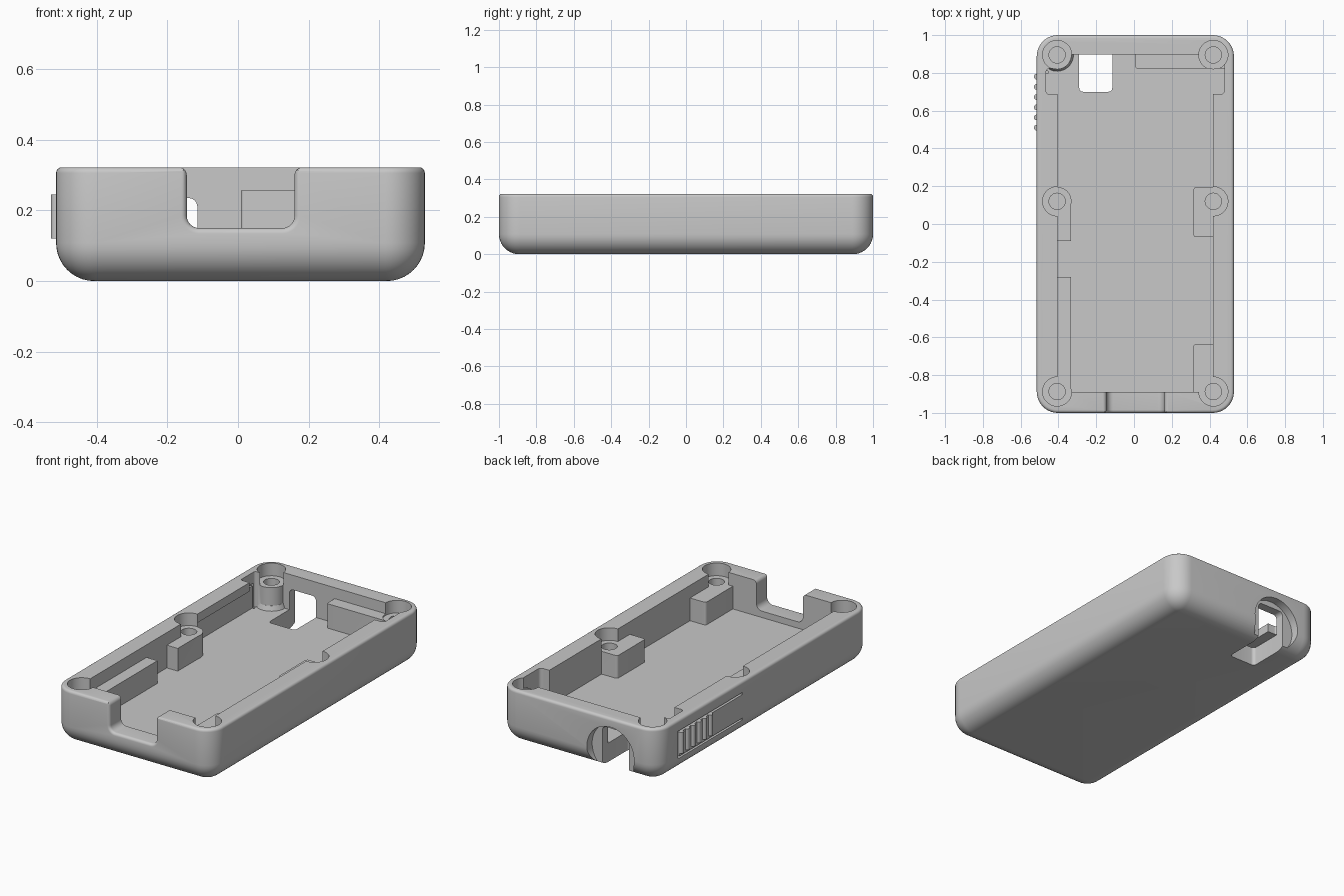
import bpy, bmesh, math
from mathutils import Matrix

old = bpy.data.objects.get("Cube")
if old:
    bpy.data.objects.remove(old, do_unlink=True)

grey = bpy.data.materials.new("plain_grey")
grey.use_nodes = True
colour = (0.58, 0.58, 0.58, 1)
grey.diffuse_color = colour
grey.node_tree.nodes["Principled BSDF"].inputs["Base Color"].default_value = colour

FLOOR, PAD, TOP = 0.112, 0.247, 0.322
MID = 0.007          # centre line of the shell in x


def finish(bm, name):
    bmesh.ops.recalc_face_normals(bm, faces=bm.faces)
    mesh = bpy.data.meshes.new(name)
    bm.to_mesh(mesh)
    bm.free()
    mesh.materials.append(grey)
    obj = bpy.data.objects.new(name, mesh)
    bpy.context.collection.objects.link(obj)
    return obj


def block(name, x, y, z, radius=0, axis=2):
    """Box from ranges, with edges along one axis rounded."""
    bm = bmesh.new()
    bmesh.ops.create_cube(bm, size=1)
    for v in bm.verts:
        v.co = [sum(r) / 2 + c * (r[1] - r[0]) for r, c in zip((x, y, z), v.co)]
    if radius:
        edges = [e for e in bm.edges
                 if abs((e.verts[0].co - e.verts[1].co).normalized()[axis]) > 0.9]
        bmesh.ops.bevel(bm, geom=edges, offset=radius, segments=6,
                        profile=0.5, affect='EDGES')
    return finish(bm, name)


def rod(name, x, y, z, r1, r2=None, sides=48):
    bm = bmesh.new()
    bmesh.ops.create_cone(bm, cap_ends=True, segments=sides, radius1=r1,
                          radius2=r1 if r2 is None else r2, depth=z[1] - z[0],
                          matrix=Matrix.Translation((x, y, sum(z) / 2)))
    return finish(bm, name)


def loft(name, rings):
    """Closed solid through rings of matching points."""
    bm = bmesh.new()
    loops = [[bm.verts.new(p) for p in ring] for ring in rings]
    n = len(loops[0])
    for low, high in zip(loops, loops[1:]):
        for i in range(n):
            j = (i + 1) % n
            bm.faces.new((low[i], low[j], high[j], high[i]))
    bm.faces.new(loops[0])
    bm.faces.new(loops[-1])
    return finish(bm, name)


def arc(cx, cy, r, start, end, steps=8):
    """Points of an arc, with angles in quarter turns."""
    angles = [math.pi / 2 * (start + (end - start) * i / steps)
              for i in range(steps + 1)]
    return [(cx + r * math.cos(a), cy + r * math.sin(a)) for a in angles]


def combine(target, tool, operation):
    mod = target.modifiers.new("shape", 'BOOLEAN')
    mod.operation, mod.solver, mod.object = operation, 'EXACT', tool
    bpy.context.view_layer.objects.active = target
    bpy.ops.object.modifier_apply(modifier=mod.name)
    bpy.data.objects.remove(tool, do_unlink=True)


def smooth(obj):
    bpy.ops.object.select_all(action='DESELECT')
    obj.select_set(True)
    bpy.context.view_layer.objects.active = obj
    bpy.ops.object.shade_smooth_by_angle(angle=math.radians(30))


def rounded_shell(name, half_x, half_y, corner, bottom, top):
    """Stack of rounded rectangles with a soft base and a lightly eased rim."""
    levels = [(bottom - r, bottom - z) for z, r in arc(0, 0, bottom, 0, 1, 10)]
    levels = [(bottom - c, bottom + s) for c, s in arc(0, 0, bottom, -1, 0, 10)]
    levels += [(top - c, TOP - top + s) for c, s in arc(0, 0, top, 0, 1, 4)]
    rings = []
    for inset, z in levels:
        ring = []
        for q, (sx, sy) in enumerate(((1, 1), (-1, 1), (-1, -1), (1, -1))):
            ring += arc(MID + sx * (half_x - corner), sy * (half_y - corner),
                        corner - inset, q, q + 1, 10)
        rings.append([(x, y, z) for x, y in ring])
    return loft(name, rings)


def notch_cutter(name, x0, x1, z0, inner, lip, ease):
    """U-shaped notch with rolled top corners and an eased outer edge."""
    levels = [(ease, -1.1)]
    levels += [(ease - s, -1 + ease - c) for c, s in arc(0, 0, ease, 0, 1, 5)]
    levels.append((0, -0.85))
    rings = []
    for d, y in levels:
        a, b, low, r, t = x0 - d, x1 + d, z0 - d, inner + d, lip - d
        outline = arc(a + r, low + r, r, 2, 3) + arc(b - r, low + r, r, 3, 4)
        outline += arc(b + t, TOP - t, t, 2, 1) + [(b + t, 0.5), (a - t, 0.5)]
        outline += arc(a - t, TOP - t, t, 1, 0)
        rings.append([(x, y, z) for x, z in outline])
    return loft(name, rings)


case = rounded_shell("case_shell", 0.522, 1.0, 0.112, 0.108, 0.016)


def cut(tool):
    combine(case, tool, 'DIFFERENCE')


def add(tool):
    combine(case, tool, 'UNION')


# Main cavity, side pockets and the undercut behind the flexible latch
cut(block("cavity", (-0.405, 0.418), (-0.89, 0.897), (FLOOR, 0.5)))
cut(block("right_pocket", (0.3, 0.478), (0.687, 0.88), (FLOOR, 0.5), 0.02))
cut(block("left_pocket", (-0.465, -0.3), (0.687, 0.822), (FLOOR, 0.5), 0.015))
cut(block("latch_undercut", (-0.465, -0.38), (0.2, 0.75), (FLOOR, 0.27)))

# Support blocks along the walls and the rear ledge
base = 0.06
add(block("left_mid_block", (-0.44, -0.333), (-0.09, 0.12), (base, PAD)))
add(block("left_front_block", (-0.44, -0.333), (-0.92, -0.28), (base, PAD)))
add(block("right_mid_block", (0.315, 0.45), (-0.07, 0.195), (base, PAD), 0.015))
add(block("right_front_block", (0.315, 0.45), (-0.92, -0.635), (base, PAD), 0.015))
add(block("rear_ledge", (0.008, 0.49), (0.822, 0.93), (base, 0.257), 0.012))

# Screw posts with recessed seats and pilot holes
seats = [(x, y) for x in (-0.407, 0.42) for y in (-0.887, 0.12, 0.895)]
for x, y in seats:
    add(rod("post", x, y, (base, PAD), 0.076))
add(rod("post_flare", -0.407, 0.895, (FLOOR - 0.01, 0.14), 0.09, 0.0765))
for x, y in seats:
    cut(rod("seat", x, y, (PAD, 0.5), 0.077))
    cut(rod("pilot_hole", x, y, (0.115, 0.4), 0.043))

# Front connector notch
cut(notch_cutter("front_notch", -0.145, 0.16, 0.15, 0.035, 0.022, 0.016))

# Rear port: round outer recess, through opening and slot in the floor
recess = rod("port_recess", 0, 0, (-0.05, 0.2), 0.155, sides=64)
recess.data.transform(Matrix.Translation((-0.203, 1.0, 0.115))
                      @ Matrix.Rotation(-math.pi / 2, 4, 'X'))
cut(recess)
cut(block("port_opening", (-0.29, -0.115), (0.86, 1.1), (-0.2, 0.235), 0.025, 1))
cut(block("floor_slot", (-0.29, -0.115), (0.70, 1.1), (-0.2, 0.15), 0.02))

# Slits that free the latch on three sides
for z in (0.098, 0.25):
    cut(block("slit", (-0.6, -0.455), (0.205, 0.81), (z - 0.006, z + 0.006)))
cut(block("end_slit", (-0.6, -0.455), (0.798, 0.81), (0.093, 0.255)))
smooth(case)

# Grip ribs on the latch
for i in range(6):
    smooth(rod(f"grip_rib_{i + 1}", -0.515, 0.51 + i * 0.054, (0.12, 0.245),
               0.015, sides=20))
